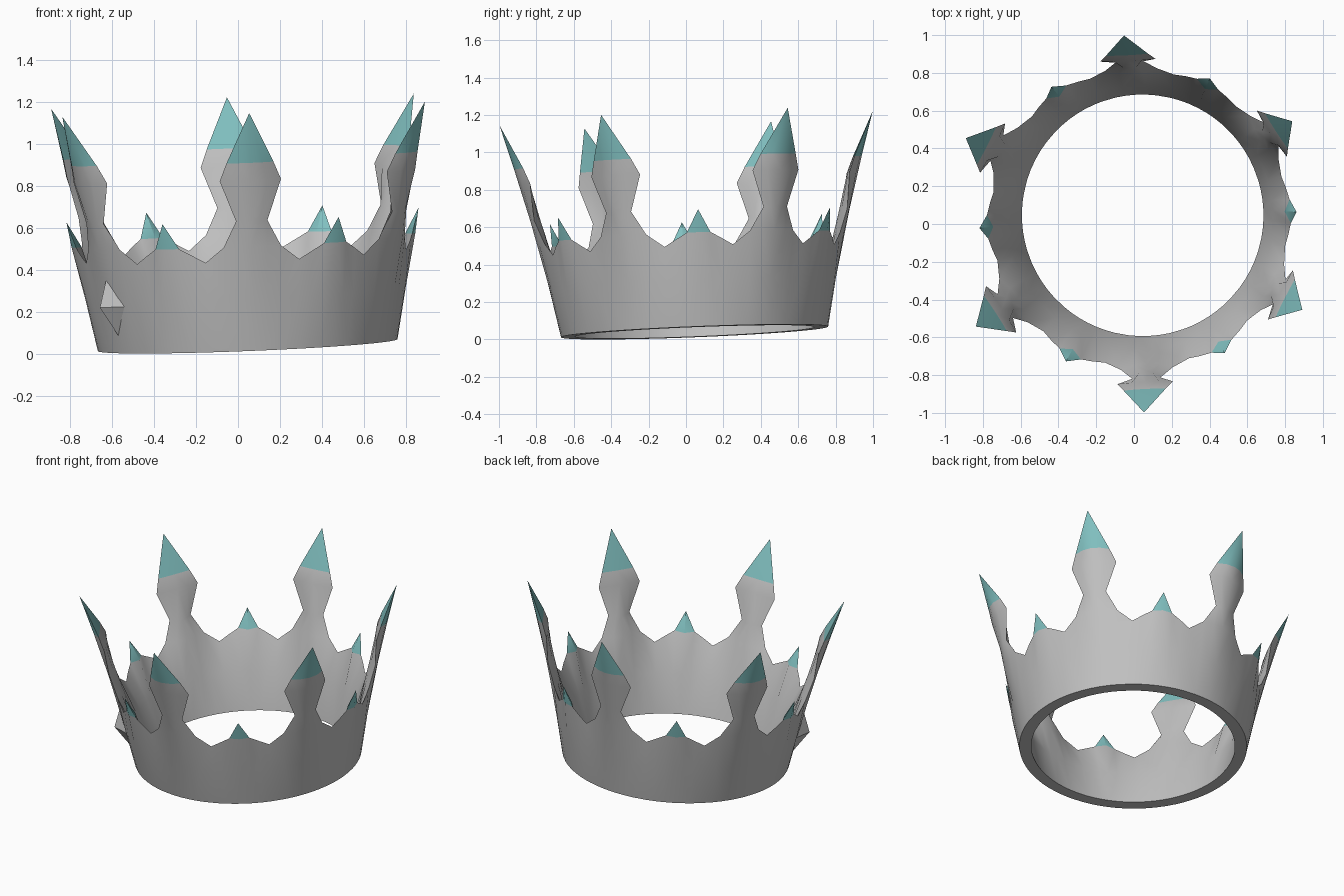
import bpy
import bmesh
from math import radians, sin, cos
from mathutils import Vector, Matrix

if "Cube" in bpy.data.objects:
    bpy.data.objects.remove(bpy.data.objects["Cube"])


def make_material(name, colour):
    mat = bpy.data.materials.new(name)
    mat.use_nodes = True
    mat.diffuse_color = colour
    mat.node_tree.nodes["Principled BSDF"].inputs["Base Color"].default_value = colour
    return mat


silver = make_material("silver grey", (0.53, 0.53, 0.53, 1))
teal = make_material("teal tips", (0.22, 0.53, 0.53, 1))

# The whole crown leans slightly towards the right front
LEAN = Vector((0, 0, 1)).rotation_difference(Vector((-0.04, -0.04, 1)))
PLACE = Matrix.Translation((0.046, 0.046, 0.0405)) @ LEAN.to_matrix().to_4x4()

# Wall profile: height, outer radius, thin rim radius, inner radius
PROFILE = [
    (0.0, 0.715, 0.68, 0.64),
    (0.25, 0.765, 0.735, 0.70),
    (0.43, 0.805, 0.785, 0.745),
    (0.5, 0.825, 0.805, 0.765),
    (0.625, 0.855, 0.842, 0.80),
    (0.82, 0.908, 0.868, 0.85),
    (0.905, 0.931, 0.895, 0.885),
    (1.145, 1.0, 1.0, 1.0),
]
# Large point: height, half width in degrees
POINT_ROWS = [(0.0, 9.8), (0.25, 9.8), (0.5, 9.8), (0.625, 5.1),
              (0.82, 9.7), (0.905, 7.2), (1.145, 0.0)]
# Scalloped wall between points: angle, top height, fullness at the top
WALL_COLUMNS = [(9.8, 0.5, 0), (16.5, 0.43, 0), (21, 0.465, 0),
                (25.5, 0.5, 0), (30, 0.5, 0.8)]


def radii(h):
    for low, high in zip(PROFILE, PROFILE[1:]):
        if h <= high[0]:
            t = (h - low[0]) / (high[0] - low[0])
            return [a + (b - a) * t for a, b in zip(low[1:], high[1:])]
    return PROFILE[-1][1:]


def polar(angle, r, h):
    a = radians(angle)
    return Vector((r * cos(a), r * sin(a), h))


def half_sector():
    """Faces as lists of (angle, height, fullness) with a material number."""
    faces = []
    grid = [[(w * u, h, 1 if h < 0.4 else 1 - u * u) for u in (0, 0.5, 1)]
            for h, w in POINT_ROWS]
    for low, high in zip(grid, grid[1:]):
        for i in range(2):
            corners = [low[i], low[i + 1], high[i + 1], high[i]]
            if high[0][1] > 1.1:
                corners = [low[i], low[i + 1], high[0][:2] + (0,)]
            faces.append((corners, 1 if low[0][1] > 0.9 else 0))
    for (a, top_a, full_a), (b, top_b, full_b) in zip(WALL_COLUMNS, WALL_COLUMNS[1:]):
        faces.append(([(a, 0, 1), (b, 0, 1), (b, 0.25, 1), (a, 0.25, 1)], 0))
        faces.append(([(a, 0.25, 1), (b, 0.25, 1), (b, top_b, full_b), (a, top_a, full_a)], 0))
    faces.append(([(25.5, 0.5, 0), (30, 0.5, 0.8), (30, 0.622, 0)], 1))
    return faces


def finish(bm, name, materials):
    bmesh.ops.recalc_face_normals(bm, faces=bm.faces)
    bm.transform(PLACE)
    mesh = bpy.data.meshes.new(name)
    bm.to_mesh(mesh)
    bm.free()
    obj = bpy.data.objects.new(name, mesh)
    bpy.context.collection.objects.link(obj)
    for mat in materials:
        mesh.materials.append(mat)
    return obj


# Crown band with six large and six small points
bm = bmesh.new()


def add_face(points, material=0):
    face = bm.faces.new([bm.verts.new(p) for p in points])
    face.material_index = material


for sector in range(6):
    centre = 33 + 60 * sector
    for side in (1, -1):
        for corners, material in half_sector():
            outer, inner = [], []
            for a, h, full in corners:
                r_out, r_rim, r_in = radii(h)
                angle = centre + side * a
                outer.append(polar(angle, r_rim + (r_out - r_rim) * full, h))
                inner.append(polar(angle, r_rim + (r_in - r_rim) * full, h))
            add_face(outer, material)
            add_face(inner[::-1], material)
            if corners[0][1] == 0:
                add_face([outer[0], outer[1], inner[1], inner[0]])
bmesh.ops.remove_doubles(bm, verts=bm.verts, dist=0.0005)
crown = finish(bm, "crown_band", [silver, teal])
bpy.context.view_layer.objects.active = crown
crown.select_set(True)
bpy.ops.object.shade_smooth_by_angle(angle=radians(35))
crown.select_set(False)

# Faceted gem on the right front of the band
bm = bmesh.new()
gem_angle, gem_height = 213, 0.225
ring = [polar(gem_angle, 0.785, gem_height + 0.14), polar(gem_angle + 7.3, 0.76, gem_height),
        polar(gem_angle, 0.732, gem_height - 0.14), polar(gem_angle - 7.3, 0.76, gem_height)]
rim = [bm.verts.new(p) for p in ring]
for r in (0.83, 0.72):
    apex = bm.verts.new(polar(gem_angle, r, gem_height))
    for i in range(4):
        bm.faces.new((rim[i], rim[(i + 1) % 4], apex))
finish(bm, "gem", [silver])
